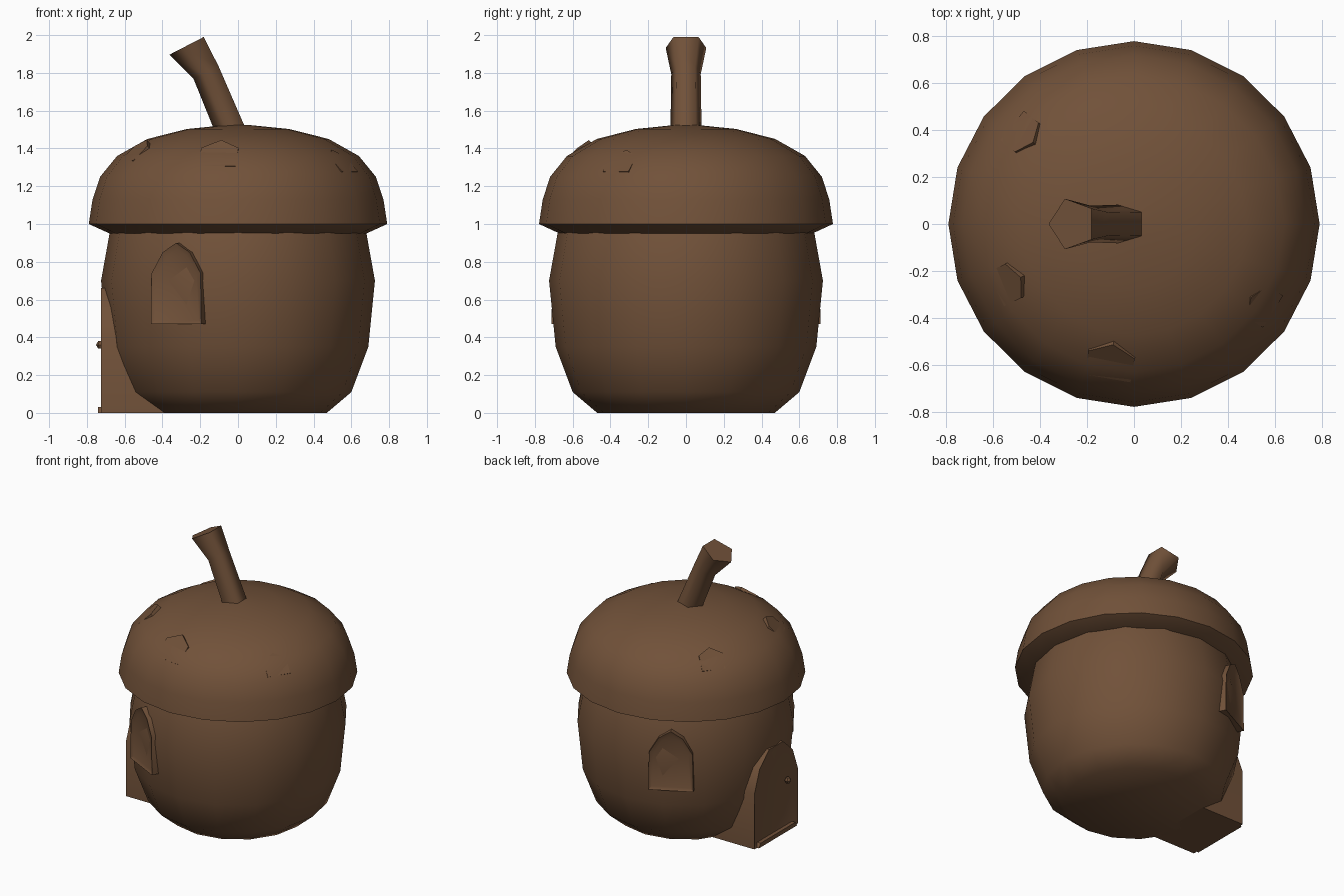
import bpy, bmesh, math
from mathutils import Vector, Matrix

if "Cube" in bpy.data.objects:
    bpy.data.objects.remove(bpy.data.objects["Cube"])

brown = bpy.data.materials.new("acorn brown")
brown.diffuse_color = (0.165, 0.083, 0.041, 1)
brown.use_nodes = True
brown.node_tree.nodes["Principled BSDF"].inputs["Base Color"].default_value = brown.diffuse_color


def finish(name, bm, smooth=40):
    bmesh.ops.recalc_face_normals(bm, faces=bm.faces)
    me = bpy.data.meshes.new(name)
    bm.to_mesh(me)
    bm.free()
    me.materials.append(brown)
    ob = bpy.data.objects.new(name, me)
    bpy.context.collection.objects.link(ob)
    bpy.ops.object.select_all(action='DESELECT')
    ob.select_set(True)
    bpy.context.view_layer.objects.active = ob
    bpy.ops.object.shade_smooth_by_angle(angle=math.radians(smooth))
    return ob


def loft(name, rings, smooth=40):
    """Bridge rings of points and cap both ends."""
    bm = bmesh.new()
    vs = [[bm.verts.new(p) for p in r] for r in rings]
    n = len(vs[0])
    for a, b in zip(vs, vs[1:]):
        for i in range(n):
            j = (i + 1) % n
            bm.faces.new((a[i], a[j], b[j], b[i]))
    bm.faces.new(vs[0])
    bm.faces.new(vs[-1])
    return finish(name, bm, smooth)


def lathe(name, profile, n, sy=1.0, smooth=40):
    angles = [2 * math.pi * i / n for i in range(n)]
    return loft(name, [[(r * math.cos(a), r * sy * math.sin(a), z) for a in angles]
                       for r, z in profile], smooth)


def plate(name, outline, azimuth, back, front, rim, recess):
    """Upright framed opening facing outwards, outline in (sideways, z)."""
    rot = Matrix.Rotation(math.radians(azimuth), 3, 'Z')
    bm = bmesh.new()
    vs = [bm.verts.new(rot @ Vector((back, s, z))) for s, z in outline]
    face = bm.faces.new(vs)
    ex = bmesh.ops.extrude_face_region(bm, geom=[face])
    out = rot @ Vector((front - back, 0, 0))
    moved = [g for g in ex['geom'] if isinstance(g, bmesh.types.BMVert)]
    bmesh.ops.translate(bm, verts=moved, vec=out)
    top = [g for g in ex['geom'] if isinstance(g, bmesh.types.BMFace)][0]
    bmesh.ops.recalc_face_normals(bm, faces=bm.faces)
    bmesh.ops.inset_individual(bm, faces=[top], thickness=rim)
    bmesh.ops.translate(bm, verts=top.verts, vec=out.normalized() * -recess)
    return finish(name, bm, 30)


# Nut body and cap
lathe("body", [(0.47, 0), (0.60, 0.11), (0.69, 0.35), (0.725, 0.70), (0.68, 0.95), (0.66, 1.0)], 16, 1.0, 50)
lathe("cap", [(0.60, 0.95), (0.68, 0.95), (0.79, 1.0), (0.77, 1.13), (0.73, 1.25), (0.64, 1.36),
              (0.48, 1.45), (0.27, 1.503), (0.05, 1.525)], 20, 0.985, 40)

# Leaning five-sided stem, flared at its tip
lean = Vector((-0.46, 0, 0.89)).normalized()
side = Vector((-lean.z, 0, lean.x))
rings = []
for cx, cz, r in ((0.0, 1.42, 0.088), (-0.162, 1.805, 0.082), (-0.263, 1.948, 0.113)):
    rings.append([Vector((cx, 0, cz)) + side * r * math.cos(2 * math.pi * i / 5)
                  + Vector((0, r * math.sin(2 * math.pi * i / 5), 0)) for i in range(5)])
loft("stem", rings, 75)

# Doorway on the -x side: arched block, knob and step
door = [(-0.25, 0), (0.25, 0), (0.25, 0.40), (0.19, 0.56), (0.08, 0.66), (-0.08, 0.66), (-0.19, 0.56), (-0.25, 0.40)]
plate("doorway", door, 180, 0.38, 0.725, 0.05, 0.015)
lathe("door_knob", [(0.012, -0.02), (0.024, 0), (0.012, 0.02)], 6).location = (-0.728, -0.13, 0.36)
loft("door_step", [[(-0.74, y0, z), (-0.60, y0, z), (-0.60, -y0, z), (-0.74, -y0, z)]
                   for y0, z in ((0.22, 0), (0.20, 0.03))])

# A pair of pointed windows beside the door
window = [(-0.15, 0.47), (0.15, 0.47), (0.145, 0.74), (0.08, 0.85), (0, 0.90), (-0.08, 0.85), (-0.145, 0.74)]
for label, az in (("window_back", 117), ("window_front", 243)):
    plate(label, window, az, 0.58, 0.722, 0.03, 0.012)

# Loose scales lifting slightly from the cap
for k, (x, y, z, s) in enumerate(((-0.47, 0.38, 1.365, 0.08), (-0.53, -0.25, 1.385, 0.08),
                                  (0.54, -0.34, 1.33, 0.08), (-0.10, -0.58, 1.37, 0.10))):
    normal = Vector((x, y, 0.62)).normalized()
    t = Vector((-y, x, 0)).normalized()
    up = normal.cross(t)
    c = Vector((x, y, z))
    shape = ((-s, -s), (s, -s), (s, s * 0.4), (0, s), (-s, s * 0.4))
    loft("cap_scale_%d" % (k + 1), [[c + t * u + up * v + normal * h for u, v in shape]
                                    for h in (-0.05, 0.008)])
